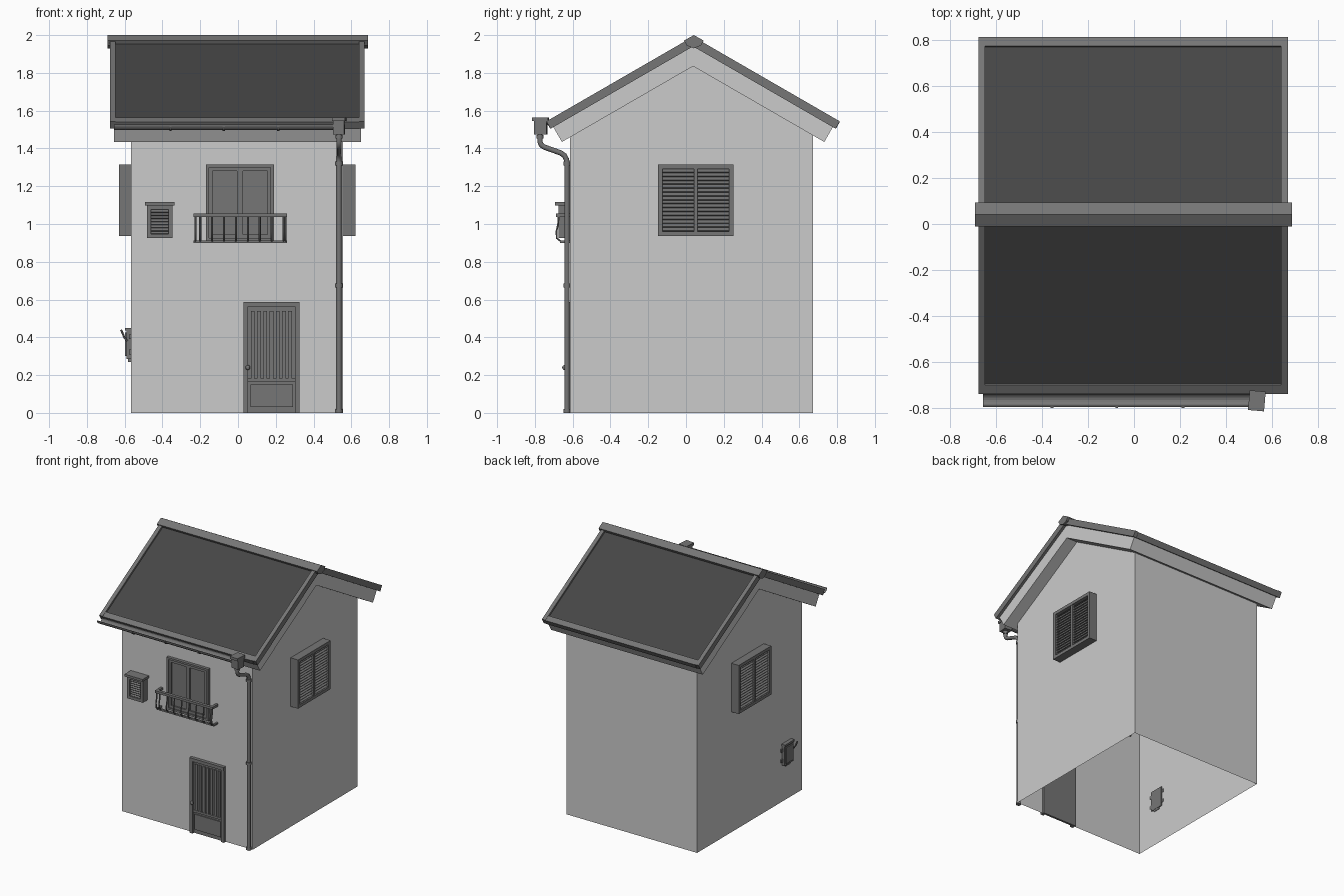
import bpy, bmesh, math
from mathutils import Matrix, Vector

if "Cube" in bpy.data.objects:
    bpy.data.objects.remove(bpy.data.objects["Cube"])

T, S, C = math.tan(math.radians(30)), 0.5, math.cos(math.radians(30))
CY = 0.0375                                   # ridge line in y


def mat(name, v):
    m = bpy.data.materials.new(name)
    m.diffuse_color = (v, v, v, 1)
    m.use_nodes = True
    m.node_tree.nodes["Principled BSDF"].inputs["Base Color"].default_value = m.diffuse_color
    return m


WALL, TRIM, ROOF = mat("light_plaster", 0.6), mat("mid_grey", 0.18), mat("dark_roof", 0.06)


def finish(name, bm, m, M=Matrix()):
    bmesh.ops.recalc_face_normals(bm, faces=bm.faces)
    bm.transform(M)
    me = bpy.data.meshes.new(name)
    bm.to_mesh(me)
    bm.free()
    me.materials.append(m)
    ob = bpy.data.objects.new(name, me)
    bpy.context.collection.objects.link(ob)
    return ob


def add_box(bm, x0, x1, y0, y1, z0, z1, tilt=0, spin=0):
    c = Vector(((x0 + x1) / 2, (y0 + y1) / 2, (z0 + z1) / 2))
    M = (Matrix.Translation(c) @ Matrix.Rotation(spin, 4, 'Z') @ Matrix.Rotation(tilt, 4, 'X')
         @ Matrix.Diagonal((x1 - x0, y1 - y0, z1 - z0, 1)))
    bmesh.ops.create_cube(bm, size=1, matrix=M)


def boxes(name, items, m, M=Matrix()):
    bm = bmesh.new()
    for b in items:
        add_box(bm, *b)
    return finish(name, bm, m, M)


def add_prism(bm, pts, x0, x1):
    """Extrude a (y, z) outline along x."""
    f = bm.faces.new([bm.verts.new((x0, y, z)) for y, z in pts])
    r = bmesh.ops.extrude_face_region(bm, geom=[f])
    vs = [g for g in r["geom"] if isinstance(g, bmesh.types.BMVert)]
    bmesh.ops.translate(bm, verts=vs, vec=(x1 - x0, 0, 0))


def chevron(zt, t, h):
    """Outline of a 30 degree roof sheet: apex height, thickness, half span."""
    ze = zt - h * T
    return [(CY - h, ze), (CY, zt), (CY + h, ze), (CY + h - t * S, ze - t * C),
            (CY, zt - t / C), (CY - h + t * S, ze - t * C)]


def prisms(name, items, m):
    bm = bmesh.new()
    for it in items:
        add_prism(bm, *it)
    return finish(name, bm, m)


def tubes(name, paths, r, m, sides=2):
    cu = bpy.data.curves.new(name, 'CURVE')
    cu.dimensions = '3D'
    cu.bevel_depth, cu.bevel_resolution, cu.use_fill_caps = r, sides, True
    for p in paths:
        sp = cu.splines.new('POLY')
        sp.points.add(len(p) - 1)
        for q, co in zip(sp.points, p):
            q.co = (*co, 1)
    ob = bpy.data.objects.new(name, cu)
    bpy.context.collection.objects.link(ob)
    bpy.ops.object.select_all(action='DESELECT')
    ob.select_set(True)
    bpy.context.view_layer.objects.active = ob
    bpy.ops.object.convert(target='MESH')
    ob = bpy.context.view_layer.objects.active
    ob.data.materials.clear()
    ob.data.materials.append(m)
    bpy.ops.object.shade_smooth_by_angle(angle=math.radians(50))
    return ob


# Walls: gabled shell, open underneath
XL, XR, YF, YB = -0.567, 0.557, -0.615, 0.673
top = lambda y: 1.85 - abs(y - CY) * T
bm = bmesh.new()
add_prism(bm, [(YF, 0), (YB, 0), (YB, top(YB)), (CY, top(CY)), (YF, top(YF))], XL, XR)
bm.normal_update()
bmesh.ops.delete(bm, geom=[f for f in bm.faces if abs(f.normal.z) > 0.3], context='FACES')
finish("walls", bm, WALL)

# Roof: underside slab, covering, rake boards, eave boards, ridge cap
prisms("roof_underlay", [(chevron(1.945, 0.095, 0.742), -0.657, 0.65)], WALL)
prisms("roof_covering", [(chevron(1.976, 0.026, 0.76), -0.655, 0.648)], ROOF)
rake = chevron(1.992, 0.045, 0.777)
prisms("rake_boards", [(rake, -0.678, -0.648), (rake, 0.641, 0.671)], TRIM)
eaves = []
for s in (-1, 1):
    e = [(CY + s * h, 1.989 - h * T) for h in (0.738, 0.777)]
    eaves.append((e + [(y - s * 0.042 * S, z - 0.042 * C) for y, z in reversed(e)], -0.65, 0.643))
prisms("eave_boards", eaves, TRIM)
cap = [(0, 2.0), (0.052, 1.971), (0.037, 1.945), (0, 1.93), (-0.037, 1.945), (-0.052, 1.971)]
prisms("ridge_cap", [([(CY + 0.004 + y, z) for y, z in cap], -0.692, 0.688)], TRIM)


# Louvred units, modelled facing -y with the wall at y = 0
def louvre(name, M, w, z0, z1, d, fr, panels, slats):
    h = w / 2
    b = [(-h, h, -d * 0.45, 0.01, z0, z1),
         (-h, -h + fr, -d, 0, z0, z1), (h - fr, h, -d, 0, z0, z1),
         (-h, h, -d, 0, z1 - fr, z1), (-h, h, -d, 0, z0, z0 + fr)]
    pw = (w - 2 * fr) / panels
    for i in range(panels):
        a = -h + fr + i * pw
        if i:
            b.append((a - fr * 0.4, a + fr * 0.4, -d * 0.97, 0, z0, z1))
        step = (z1 - z0 - 2 * fr) / slats
        for k in range(slats):
            z = z0 + fr + (k + 0.5) * step
            b.append((a, a + pw, -d * 0.88, -d * 0.4, z - step * 0.15, z + step * 0.15, math.radians(35)))
    return boxes(name, b, TRIM, M)


def place(x, y, deg):
    return Matrix.Translation((x, y, 0)) @ Matrix.Rotation(math.radians(deg), 4, 'Z')


louvre("right_shutter", place(XR, 0.052, 90), 0.40, 0.937, 1.316, 0.064, 0.024, 2, 16)
louvre("left_shutter", place(XL, 0.052, -90), 0.40, 0.937, 1.316, 0.064, 0.024, 2, 16)
louvre("wall_vent", place(-0.415, YF, 0), 0.136, 0.925, 1.10, 0.06, 0.022, 1, 8)
boxes("vent_lid", [(-0.493, -0.337, YF - 0.078, YF, 1.098, 1.116)], TRIM)

# Front window with two sashes
w = [(-0.17, 0.19, YF - 0.006, YF + 0.006, 0.91, 1.315),
     (-0.17, 0.19, YF - 0.024, YF, 1.30, 1.315), (-0.17, 0.19, YF - 0.024, YF, 0.91, 0.925),
     (-0.17, -0.153, YF - 0.024, YF, 0.91, 1.315), (0.173, 0.19, YF - 0.024, YF, 0.91, 1.315)]
for a, c in ((-0.153, 0.012), (0.008, 0.173)):
    w += [(a, a + 0.018, YF - 0.016, YF, 0.925, 1.30), (c - 0.018, c, YF - 0.016, YF, 0.925, 1.30),
          (a, c, YF - 0.016, YF, 1.28, 1.30), (a, c, YF - 0.016, YF, 0.925, 0.945)]
boxes("front_window", w, TRIM)

# Balcony rail: bars bellied outwards, rails returning to the wall
boxes("balcony_top_rail", [(-0.235, 0.26, -0.688, -0.664, 1.038, 1.056),
                           (-0.235, -0.217, -0.67, YF, 1.038, 1.056),
                           (0.242, 0.26, -0.67, YF, 1.038, 1.056)], TRIM)
boxes("balcony_bottom_rail", [(-0.235, 0.26, -0.668, -0.652, 0.9, 0.912),
                              (-0.235, -0.222, -0.66, YF, 0.9, 0.912),
                              (0.247, 0.26, -0.66, YF, 0.9, 0.912)], TRIM)
belly = [(-0.674, 1.045), (-0.677, 1.0), (-0.686, 0.96), (-0.684, 0.925), (-0.66, 0.906)]
bars = [-0.226] + [-0.2 + i * 0.063 for i in range(8)] + [0.252]
tubes("balcony_bars", [[(x, y, z) for y, z in belly] for x in bars], 0.0055, TRIM, 1)

# Door: frame, ribbed upper part, lower panel, knob
D0, D1 = 0.03, 0.325
d = [(D0, D1, YF - 0.004, YF + 0.012, 0, 0.58),
     (D0, D0 + 0.024, YF - 0.022, YF, 0, 0.58), (D1 - 0.024, D1, YF - 0.022, YF, 0, 0.58),
     (D0, D1, YF - 0.026, YF, 0.562, 0.587),
     (0.065, 0.29, YF - 0.012, YF, 0.03, 0.15), (0.054, 0.301, YF - 0.014, YF, 0.165, 0.182)]
for i in range(7):
    x = 0.068 + i * 0.033
    d.append((x, x + 0.02, YF - 0.012, YF, 0.182, 0.54))
boxes("front_door", d, TRIM)
bm = bmesh.new()
bmesh.ops.create_uvsphere(bm, u_segments=10, v_segments=6, radius=0.013,
                          matrix=Matrix.Translation((0.052, YF - 0.028, 0.24)))
finish("door_knob", bm, TRIM)

# Gutter: half-round channel with brackets
arc = lambda r: [(-0.766 + r * math.cos(a), 1.528 + r * math.sin(a))
                 for a in [math.pi * (1 + i / 8) for i in range(9)]]
prisms("gutter", [(arc(0.03) + arc(0.026)[::-1], -0.657, 0.52)], TRIM)
prisms("gutter_brackets", [(arc(0.035) + arc(0.029)[::-1], x - 0.006, x + 0.006)
                           for x in (-0.357, -0.075, 0.213)], TRIM)

# Rain hopper and downpipe with collars
PX, PY, rot = 0.535, -0.63, math.radians(-5)
boxes("rain_hopper", [(0.5, 0.57, -0.813, -0.727, 1.545, 1.565, 0, rot),
                      (0.505, 0.565, -0.803, -0.737, 1.475, 1.55, 0, rot)], TRIM)
bend = [(-0.773, 1.48), (-0.773, 1.435), (-0.766, 1.418), (-0.75, 1.407), (-0.665, 1.377),
        (-0.643, 1.362), (-0.632, 1.34), (PY, 1.31), (PY, 0)]
tubes("downpipe", [[(PX, y, z) for y, z in bend]], 0.014, TRIM)
tubes("pipe_collars", [[(PX, y, z), (PX, y, z + 0.02)] for y, z in
                       ((-0.773, 1.452), (PY, 1.31), (PY, 0.665), (PY, 0.0))], 0.019, TRIM)

# Meter box on the left wall, with ears and a lever
boxes("meter_box", [(-0.055, 0.055, -0.024, 0.006, 0.285, 0.44),
                    (-0.045, 0.045, -0.032, 0, 0.30, 0.425),
                    (-0.06, 0.06, -0.03, 0, 0.435, 0.45)]
      + [(s - 0.014, s + 0.014, -0.01, 0.004, z, z + 0.025)
         for s in (-0.06, 0.06) for z in (0.31, 0.39)]
      + [(-0.03, 0.03, -0.016, 0.004, z, z + 0.02) for z in (0.27,)], TRIM, place(XL, -0.425, -90))
tubes("meter_lever", [[(XL - 0.02, -0.485, 0.38), (XL - 0.035, -0.487, 0.40),
                       (XL - 0.052, -0.487, 0.44)]], 0.006, TRIM, 1)
